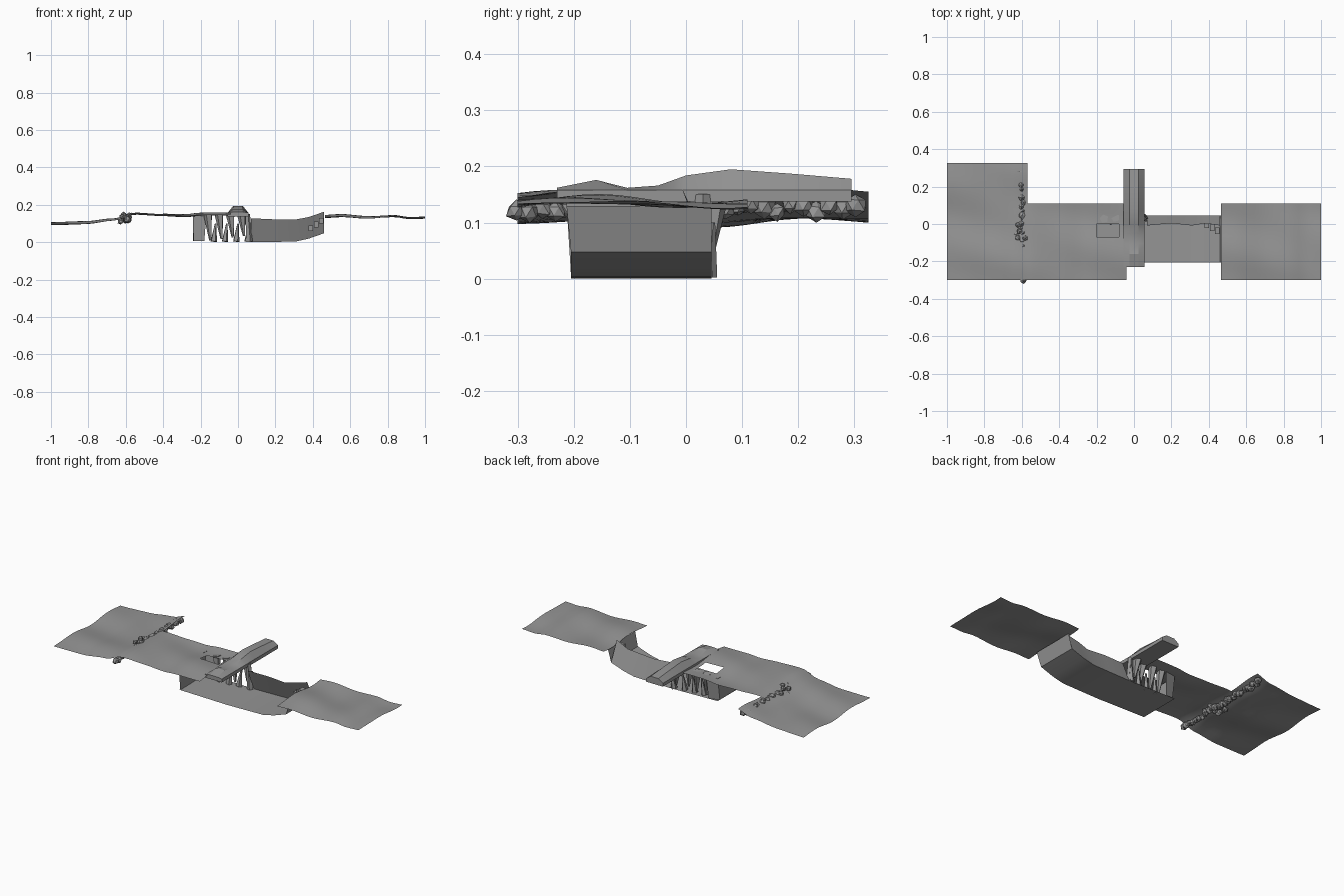
import bpy, bmesh, math, random
from mathutils import Vector, Matrix

random.seed(4)
if "Cube" in bpy.data.objects:
    bpy.data.objects.remove(bpy.data.objects["Cube"])

gray = bpy.data.materials.new("stone gray")
gray.use_nodes = True
gray.diffuse_color = (0.3, 0.3, 0.3, 1)
gray.node_tree.nodes["Principled BSDF"].inputs["Base Color"].default_value = (0.3, 0.3, 0.3, 1)


def finish(bm, name, smooth=None):
    me = bpy.data.meshes.new(name)
    bm.to_mesh(me)
    bm.free()
    me.materials.append(gray)
    ob = bpy.data.objects.new(name, me)
    bpy.context.collection.objects.link(ob)
    if smooth:
        bpy.ops.object.select_all(action='DESELECT')
        ob.select_set(True)
        bpy.context.view_layer.objects.active = ob
        bpy.ops.object.shade_smooth_by_angle(angle=math.radians(smooth))
    return ob


def refine(stops, step=0.03):
    """Subdivide a list of stops evenly."""
    out = [stops[0]]
    for a, b in zip(stops, stops[1:]):
        n = max(1, round((b - a) / step))
        out += [a + (b - a) * i / n for i in range(1, n + 1)]
    return out


def lerp(table, t):
    for (a, va), (b, vb) in zip(table, table[1:]):
        if t <= b:
            f = max(0, (t - a) / (b - a))
            f = f * f * (3 - 2 * f)
            return va + (vb - va) * f
    return table[-1][1]


def surface(rows):
    """Quad sheet through rows of points; None leaves a gap."""
    bm = bmesh.new()
    grid = [[bm.verts.new(p) for p in r] for r in rows]
    return bm, grid


# Rolling ground sheets
HEIGHT = [(-1, .10), (-.82, .104), (-.66, .12), (-.55, .153), (-.4, .148), (-.28, .143),
          (-.2, .15), (0, .15), (.46, .138), (.55, .142), (.7, .131), (.84, .139),
          (.92, .13), (1, .134)]


def ground_z(x, y):
    dip = .006 * math.cos(15 * y + 2.5) + .003 * math.sin(23 * y + 9 * x)
    return lerp(HEIGHT, x) + dip


def ground(name, xs, ys, skip):
    xs, ys = refine(xs), refine(ys)
    bm, g = surface([[(x, y, ground_z(x, y)) for y in ys] for x in xs])
    for i in range(len(xs) - 1):
        for j in range(len(ys) - 1):
            if not skip((xs[i] + xs[i + 1]) / 2, (ys[j] + ys[j + 1]) / 2):
                bm.faces.new((g[i][j], g[i + 1][j], g[i + 1][j + 1], g[i][j + 1]))
    bmesh.ops.delete(bm, geom=[v for v in bm.verts if not v.link_faces], context='VERTS')
    finish(bm, name, 50)


ground("main_ground", [-1, -.57, -.2, -.08, -.04], [-.3, -.07, 0, .11, .325],
       lambda x, y: (x > -.57 and y > .11) or (-.2 < x < -.08 and -.07 < y < 0))
ground("far_ground", [.465, 1], [-.3, .11], lambda x, y: False)


# Sunken trench: floor, leaning back wall and ramped end
def strip(name, a, b, smooth=40):
    """Band of faces between two matching edge paths."""
    bm, g = surface([a, b])
    for i in range(len(a) - 1):
        bm.faces.new((g[0][i], g[0][i + 1], g[1][i + 1], g[1][i]))
    return finish(bm, name, smooth)


FLOOR = [(-.24, .006), (.07, .0), (.2, .002), (.31, .004), (.38, .02), (.46, .048)]
BACK, FRONT = .045, -.205
strip("trench_floor", [(x, FRONT, z) for x, z in FLOOR], [(x, BACK, z) for x, z in FLOOR])
WALL = FLOOR[1:]
TOPS = [.128, .122, .122, .135, .163]
strip("trench_back_wall", [(x, BACK, z) for x, z in WALL],
      [(x, -.008 + .012 * (i % 2), t) for i, ((x, z), t) in enumerate(zip(WALL, TOPS))])
strip("trench_far_wall", [(.46, BACK, .048), (.46, FRONT, .048)],
      [(.483, BACK, .13), (.483, FRONT - .008, .13)])
strip("cave_end_wall", [(-.235, FRONT, .006), (-.24, BACK - .02, .006), (-.18, BACK, .006)],
      [(-.24, FRONT - .008, .135), (-.24, BACK, .14), (-.17, BACK + .01, .14)], 20)


# Faceted pieces helper
def spike(bm, base, tip, r1, r2):
    base, tip = Vector(base), Vector(tip)
    d = tip - base
    m = Matrix.Translation((base + tip) / 2) @ d.to_track_quat('Z', 'Y').to_matrix().to_4x4()
    bmesh.ops.create_cone(bm, cap_ends=True, segments=5, radius1=r1, radius2=r2,
                          depth=d.length, matrix=m)


# Cave spikes hanging from the ground and rising from the floor
bm = bmesh.new()
for i in range(8):
    x = -.16 + i * .03
    y = .025 + random.uniform(-.015, .02)
    if i % 2:
        spike(bm, (x, y, .004), (x + .01, y + .01, .1), .018, .004)
    else:
        spike(bm, (x, y + .01, .145), (x + .012, y, .01 + .004 * i), .024, .006)
spike(bm, (.06, .03, .002), (.05, .03, .15), .018, .014)
finish(bm, "cave_spikes")

# Broken ledges at the ramp
bm = bmesh.new()
for i in range(3):
    m = Matrix.Translation((.39 + .028 * i, -.005 - .015 * i, .075 + .02 * i))
    bmesh.ops.create_cube(bm, size=1, matrix=m @ Matrix.Diagonal((.024, .035, .03, 1)))
finish(bm, "ramp_ledges")

# Long stone beam with an uneven ridge
RIDGE = [(-.23, .162), (-.16, .176), (-.105, .162), (-.05, .166), (0, .184), (.08, .195),
         (.19, .187), (.295, .178)]
bm, g = surface([[(-.055, y, .138), (-.055, y, min(.158, z - .004)), (-.025, y, z),
                  (.025, y, z), (.055, y, min(.158, z - .004)), (.055, y, .138)]
                 for y, z in RIDGE])
for a, b in zip(g, g[1:]):
    for k in range(6):
        n = (k + 1) % 6
        bm.faces.new((a[k], b[k], b[n], a[n]))
bm.faces.new(g[0])
bm.faces.new(g[-1])
bmesh.ops.recalc_face_normals(bm, faces=bm.faces)
finish(bm, "stone_beam", 20)

# Row of rough boulders with a cluster in the middle
bm = bmesh.new()


def boulder(x, y, z, r):
    ret = bmesh.ops.create_icosphere(bm, subdivisions=1, radius=r)
    turn = Matrix.Rotation(random.uniform(0, 6), 3, 'Z')
    for v in ret['verts']:
        v.co = turn @ v.co * random.uniform(.82, 1.12) + Vector((x, y, z))


COUNT = 27
for i in range(COUNT):
    y = -.302 + .604 * i / (COUNT - 1)
    boulder(-.595 + random.uniform(-.008, .008), y, .125 + random.uniform(-.008, .008),
            random.uniform(.016, .022))
for i in range(9):
    boulder(-.605 + random.uniform(-.025, .025), random.uniform(-.08, .01),
            random.uniform(.1, .148), .016)
finish(bm, "boulder_row")
